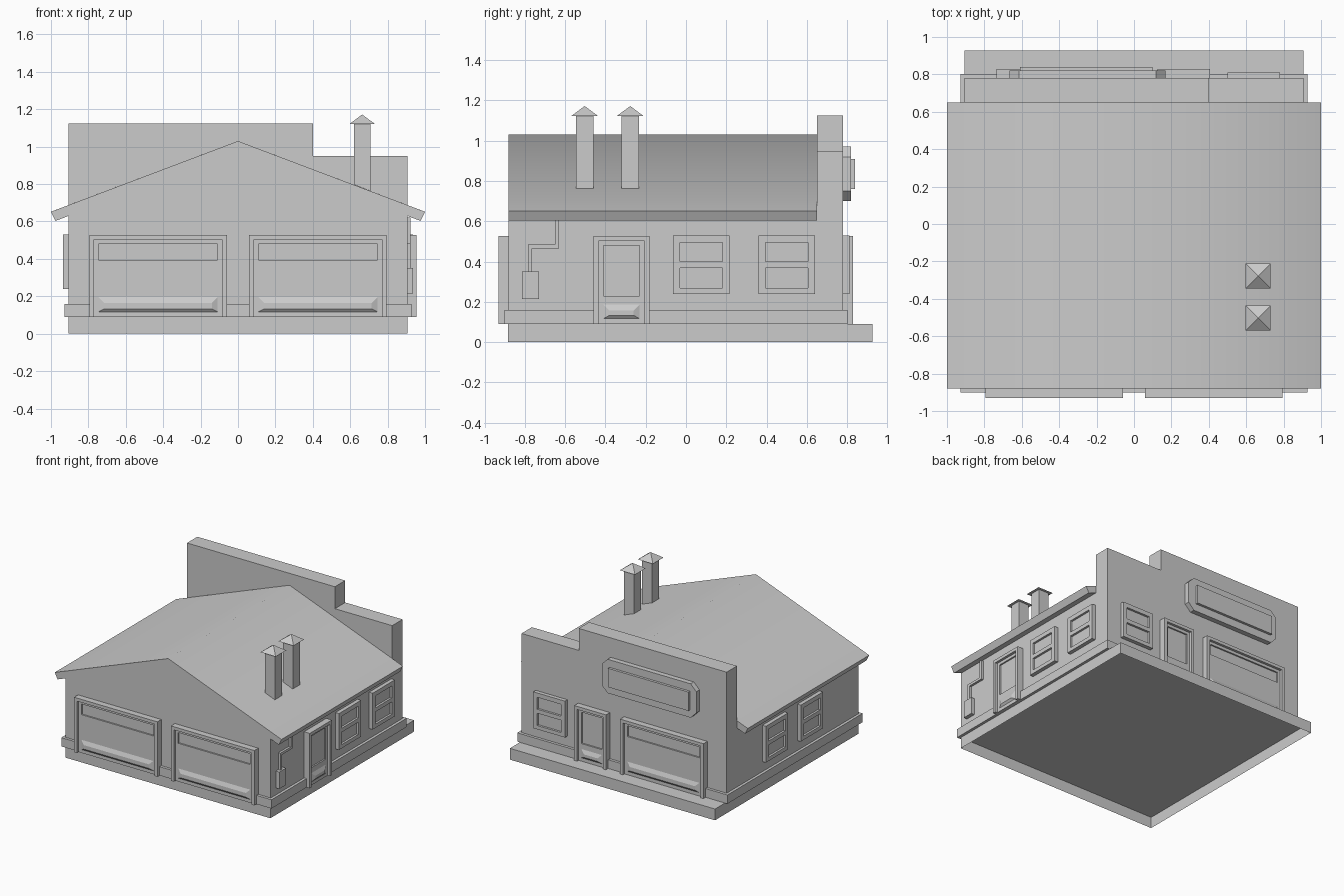
import bpy, bmesh, math
from mathutils import Matrix

if "Cube" in bpy.data.objects:
    bpy.data.objects.remove(bpy.data.objects["Cube"])

# Each wall: (turn about z, distance from centre). u runs along the wall, d outward.
FRONT, RIGHT, BACK, LEFT = (0, 0.88), (90, 0.905), (180, 0.78), (-90, 0.905)


def turn(wall):
    return Matrix.Rotation(math.radians(wall[0]), 4, 'Z')


def finish(name, bm, wall):
    bmesh.ops.recalc_face_normals(bm, faces=bm.faces)
    bm.transform(turn(wall))
    me = bpy.data.meshes.new(name)
    bm.to_mesh(me)
    bm.free()
    ob = bpy.data.objects.new(name, me)
    bpy.context.collection.objects.link(ob)
    return ob


def prism(name, wall, pts, d0, d1, taper=None):
    """Extrude a (u, z) outline from depth d0 to d1; taper gives a different far outline."""
    bm = bmesh.new()
    a = [bm.verts.new((u, -(wall[1] + d0), z)) for u, z in pts]
    b = [bm.verts.new((u, -(wall[1] + d1), z)) for u, z in (taper or pts)]
    bm.faces.new(a)
    bm.faces.new(b[::-1])
    n = len(a)
    for i in range(n):
        j = (i + 1) % n
        bm.faces.new((a[i], b[i], b[j], a[j]))
    return finish(name, bm, wall)


def drop(ob, axis, value):
    """Remove hidden faces lying in the plane axis = value."""
    bm = bmesh.new()
    bm.from_mesh(ob.data)
    hidden = [f for f in bm.faces if all(abs(v.co[axis] - value) < 1e-4 for v in f.verts)]
    bmesh.ops.delete(bm, geom=hidden, context='FACES')
    bm.to_mesh(ob.data)
    bm.free()


def open_back(ob, wall, d=0.0):
    """Remove the face that sits against the wall."""
    p = turn(wall).to_3x3() @ Matrix.Translation((0, -(wall[1] + d), 0)).translation
    axis = 0 if abs(p.x) > abs(p.y) else 1
    drop(ob, axis, p[axis])


def rect(u0, u1, z0, z1):
    return [(u0, z0), (u1, z0), (u1, z1), (u0, z1)]


def carve(ob, wall, outline, floor):
    """Cut a recess into ob down to the given floor depth."""
    cutter = prism("cutter", wall, outline, floor, 0.2)
    cutter.hide_render = True
    mod = ob.modifiers.new("recess", 'BOOLEAN')
    mod.operation, mod.solver, mod.object = 'DIFFERENCE', 'EXACT', cutter
    dg = bpy.context.evaluated_depsgraph_get()
    me = bpy.data.meshes.new_from_object(ob.evaluated_get(dg))
    ob.modifiers.clear()
    ob.data = me
    bpy.data.objects.remove(cutter)


def door(name, wall, u0, u1, glass_z, kick_z):
    ob = prism(name, wall, rect(u0, u1, 0.09, 0.528), 0, 0.05)
    carve(ob, wall, rect(u0 + 0.025, u1 - 0.025, 0.05, 0.503), 0.03)
    a, b = u0 + 0.05, u1 - 0.05
    carve(ob, wall, rect(a, b, glass_z, 0.48), 0.018)
    open_back(ob, wall)
    # bevelled kick panel
    kick = prism(name + "_kick_panel", wall, rect(a, b, 0.117, kick_z), 0.03, 0.043,
                 rect(a + 0.03, b - 0.03, 0.133, kick_z - 0.03))
    open_back(kick, wall, 0.03)


def window(name, wall, u):
    ob = prism(name, wall, rect(u - 0.14, u + 0.14, 0.24, 0.53), 0, 0.031)
    for z0, z1 in ((0.27, 0.368), (0.40, 0.495)):
        carve(ob, wall, rect(u - 0.105, u + 0.105, z0, z1), 0.014)
    open_back(ob, wall)


# Foundation slab, hollow underneath
slab = prism("foundation", FRONT, rect(-0.905, 0.905, 0, 0.09), 0.004, -1.807)
drop(slab, 2, 0)

# Base trim: a band around the walls
bm = bmesh.new()
rings = []
for o, z in ((0, 0.09), (0.022, 0.09), (0.022, 0.16), (0, 0.16)):
    x, y0, y1 = 0.905 + o, -0.88 - o, 0.78 + o
    rings.append([bm.verts.new((px, py, z)) for px, py in
                  ((-x, y0), (x, y0), (x, y1), (-x, y1))])
for lo, hi in zip(rings, rings[1:]):
    for i in range(4):
        j = (i + 1) % 4
        bm.faces.new((lo[i], lo[j], hi[j], hi[i]))
finish("base_trim", bm, FRONT)

# House body with gable roof and overhanging eaves
half = [(0.905, 0.09), (0.905, 0.63), (0.976, 0.603), (1.0, 0.652)]
body = prism("gabled_body", FRONT,
             half + [(0, 1.03)] + [(-x, z) for x, z in half[::-1]], 0, -1.53)
drop(body, 2, 0.09)
drop(body, 1, 0.65)
bpy.ops.object.select_all(action='DESELECT')
body.select_set(True)
bpy.context.view_layer.objects.active = body
bpy.ops.object.shade_smooth_by_angle(angle=math.radians(45))

# Stepped rear parapet wall, its front face only where it shows above the roof
parapet = prism("parapet", FRONT, [(-0.905, 0.09), (0.905, 0.09), (0.905, 0.95), (0.4, 0.95),
                                   (0.4, 1.125), (-0.905, 1.125)], -1.53, -1.66)
drop(parapet, 2, 0.09)
drop(parapet, 1, 0.65)
bm = bmesh.new()
bm.faces.new([bm.verts.new((x, 0.65, z)) for x, z in (
    (-0.905, 0.688), (0, 1.03), (0.905, 0.688), (0.905, 0.95), (0.4, 0.95),
    (0.4, 1.125), (-0.905, 1.125))])
# rear ends of the eaves
for s in (-1, 1):
    bm.faces.new([bm.verts.new((s * x, 0.65, z)) for x, z in half[1:] + [(0.905, 0.688)]])
ends = finish("parapet_front_and_eave_ends", bm, FRONT)

# Garage doors and entry doors
for nm, wall, u in (("garage_door_left", FRONT, -0.795), ("garage_door_right", FRONT, 0.06),
                    ("garage_door_back", BACK, 0.0)):
    door(nm, wall, u, u + 0.735, 0.395, 0.195)
door("side_door", RIGHT, -0.46, -0.18, 0.23, 0.187)
door("back_door", BACK, -0.405, -0.125, 0.23, 0.187)

# Windows
window("right_window_1", RIGHT, 0.075)
window("right_window_2", RIGHT, 0.50)
window("back_window", BACK, -0.64)
window("left_window_1", LEFT, -0.19)
window("left_window_2", LEFT, 0.25)

# Blank sign board on the back (u is -x there)
c = 0.05
l, r, b, t = -0.168, 0.665, 0.70, 0.97
board = prism("sign_board", BACK, [(l + c, b), (r - c, b), (r, b + c), (r, t - c),
                                   (r - c, t), (l + c, t), (l, t - c), (l, b + c)], 0, 0.04)
open_back(board, BACK)
panel = prism("sign_panel", BACK, rect(-0.10, 0.61, 0.76, 0.91), 0.04, 0.06)
open_back(panel, BACK, 0.04)

# Electric box and conduit
box = prism("electric_box", RIGHT, rect(-0.815, -0.73, 0.215, 0.35), 0, 0.03)
open_back(box, RIGHT)
pipe = prism("conduit", RIGHT, [(-0.785, 0.35), (-0.765, 0.35), (-0.765, 0.465),
                                (-0.63, 0.465), (-0.63, 0.622), (-0.65, 0.622),
                                (-0.65, 0.485), (-0.785, 0.485)], 0, 0.018)
open_back(pipe, RIGHT)

# Chimneys with pyramid caps
for i, y in enumerate((-0.503, -0.277), 1):
    stack = prism(f"chimney_{i}", FRONT, [(0.62, 0.797), (0.708, 0.763), (0.708, 1.122),
                                          (0.62, 1.122)], -0.88 - y + 0.044, -0.88 - y - 0.044)
    drop(stack, 2, 1.122)
    bm = bmesh.new()
    bmesh.ops.create_cone(bm, cap_ends=True, segments=4, radius1=0.067 * math.sqrt(2),
                          radius2=0, depth=0.05,
                          matrix=Matrix.Translation((0.664, y, 1.147))
                          @ Matrix.Rotation(math.pi / 4, 4, 'Z'))
    finish(f"chimney_cap_{i}", bm, FRONT)
